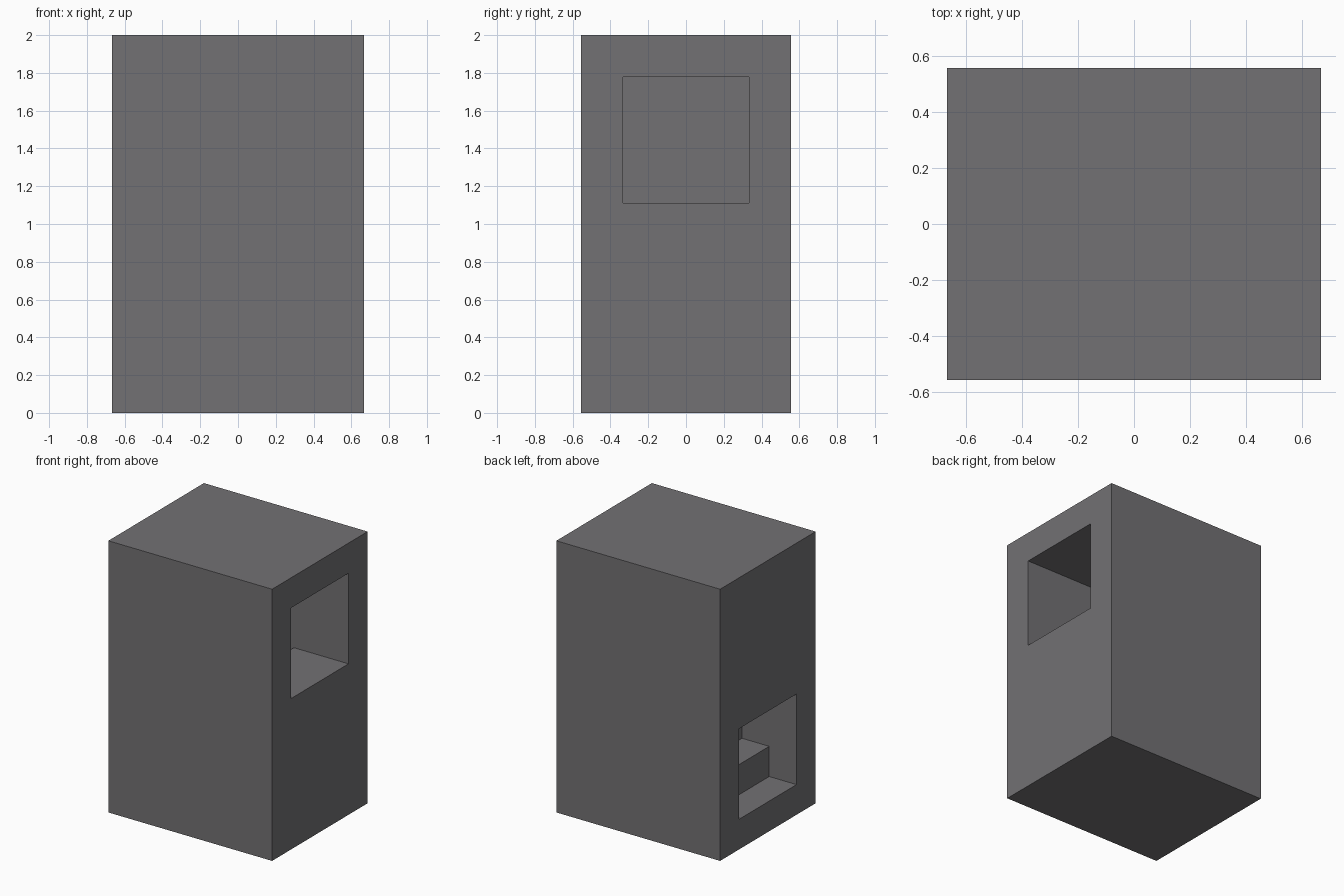
import bpy, bmesh

cube = bpy.data.objects.get("Cube")
if cube:
    bpy.data.objects.remove(cube)

U = 2 / 9                      # wall thickness and step size
HALF_X, HALF_Y, TOP = 3, 2.5, 9  # outer size in steps

stone = bpy.data.materials.new("dark_grey_stone")
stone.use_nodes = True
GREY = (0.17, 0.165, 0.173, 1)
stone.diffuse_color = GREY
stone.node_tree.nodes["Principled BSDF"].inputs["Base Color"].default_value = GREY


def prism(name, profile, half_y):
    """Extrude an x-z profile, given in steps, along y."""
    bm = bmesh.new()
    base = bm.faces.new([bm.verts.new((x * U, -half_y * U, z * U)) for x, z in profile])
    ext = bmesh.ops.extrude_face_region(bm, geom=[base])
    verts = [v for v in ext["geom"] if isinstance(v, bmesh.types.BMVert)]
    bmesh.ops.translate(bm, verts=verts, vec=(0, 2 * half_y * U, 0))
    bmesh.ops.recalc_face_normals(bm, faces=bm.faces)
    mesh = bpy.data.meshes.new(name)
    bm.to_mesh(mesh)
    bm.free()
    mesh.materials.append(stone)
    obj = bpy.data.objects.new(name, mesh)
    bpy.context.collection.objects.link(obj)
    return obj


# Solid outer block
tower = prism("stair_tower", [(-HALF_X, 0), (HALF_X, 0), (HALF_X, TOP), (-HALF_X, TOP)], HALF_Y)

# Inner room: low left doorway, four rising steps, high right doorway
out = HALF_X + 1
room = [(-out, 1)]
for i in range(4):
    room += [(i - 2, i + 1), (i - 2, i + 2)]
room += [(out, 5), (out, 8), (-2, 8), (-2, 4), (-out, 4)]
cutter = prism("room_cutter", room, 1.5)
cutter.hide_render = True

# Carve the room, then drop the cutter
cut = tower.modifiers.new("room", "BOOLEAN")
cut.operation = "DIFFERENCE"
cut.solver = "EXACT"
cut.object = cutter
bpy.context.view_layer.objects.active = tower
bpy.ops.object.modifier_apply(modifier=cut.name)
bpy.data.objects.remove(cutter)
